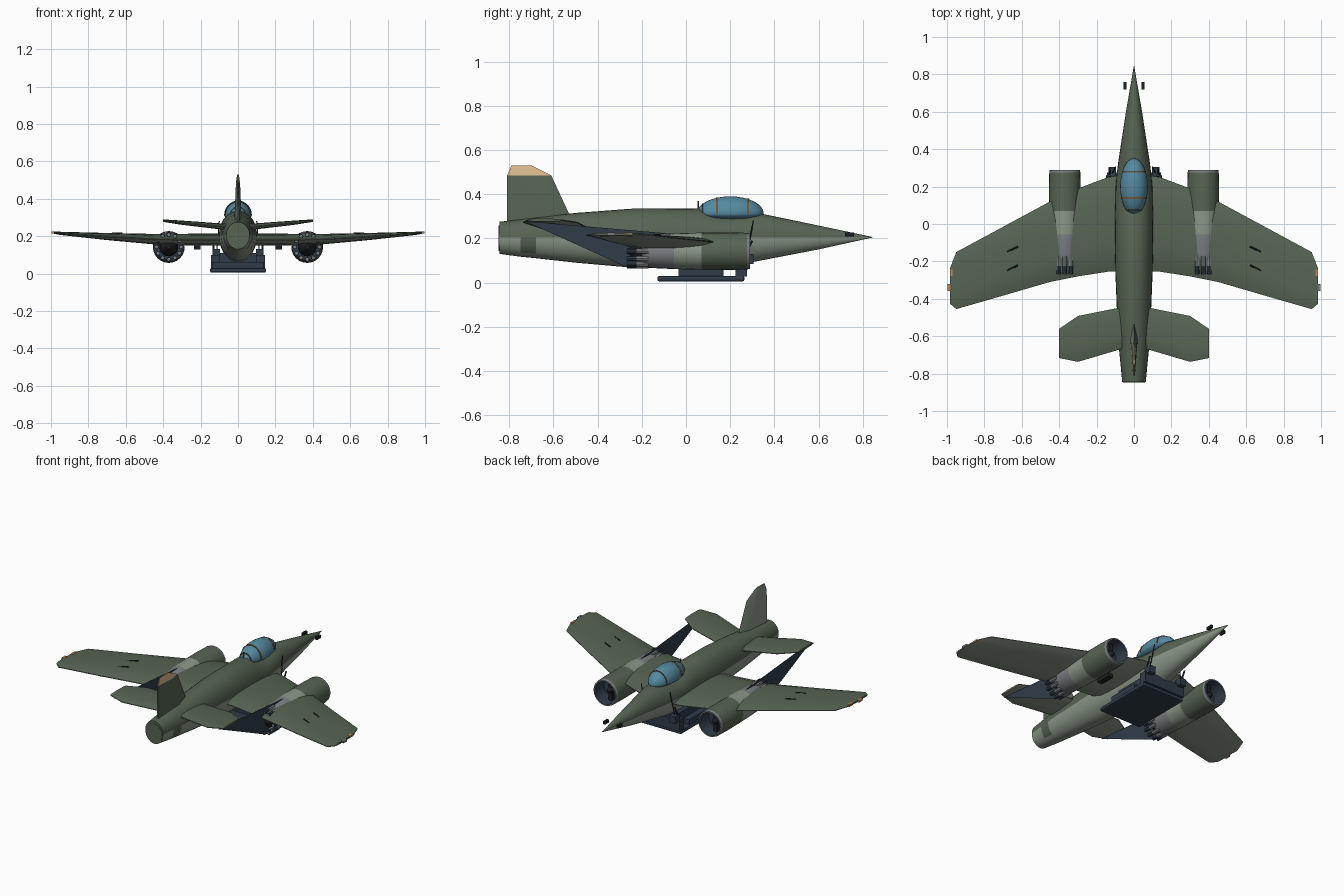
import bpy, bmesh
from math import sin, cos, pi, radians
from mathutils import Vector

old = bpy.data.objects.get("Cube")
if old:
    bpy.data.objects.remove(old, do_unlink=True)


def paint(name, red, green, blue):
    mat = bpy.data.materials.new(name)
    mat.use_nodes = True
    colour = (red, green, blue, 1)
    mat.diffuse_color = colour
    mat.node_tree.nodes["Principled BSDF"].inputs["Base Color"].default_value = colour
    return mat


olive = paint("olive green", .095, .13, .088)
pale = paint("pale grey green", .26, .32, .25)
navy = paint("dark navy", .028, .046, .068)
glass = paint("canopy blue", .09, .25, .35)
tan = paint("tan", .75, .52, .28)
steel = paint("steel grey", .2, .22, .24)
black = paint("black", .012, .014, .016)
brown = paint("frame brown", .16, .09, .04)
orange = paint("lamp orange", .6, .25, .08)


def finish(name, bm, mats, rule=None, mirror=False, smooth=True):
    """Turn a bmesh into a named object with materials chosen by a rule."""
    bmesh.ops.recalc_face_normals(bm, faces=bm.faces)
    if rule:
        for face in bm.faces:
            face.material_index = rule(face.calc_center_median(), face.normal)
    mesh = bpy.data.meshes.new(name)
    bm.to_mesh(mesh)
    bm.free()
    for mat in mats:
        mesh.materials.append(mat)
    obj = bpy.data.objects.new(name, mesh)
    bpy.context.collection.objects.link(obj)
    if mirror:
        obj.modifiers.new("Mirror", "MIRROR")
    bpy.ops.object.select_all(action="DESELECT")
    obj.select_set(True)
    bpy.context.view_layer.objects.active = obj
    if smooth:
        bpy.ops.object.shade_smooth_by_angle(angle=radians(35))
    return obj


def loft(name, rings, mats, rule=None, mirror=False, caps=True):
    """Skin a list of equal-length point rings."""
    bm = bmesh.new()
    loops = [[bm.verts.new(p) for p in ring] for ring in rings]
    count = len(loops[0])
    for a, b in zip(loops, loops[1:]):
        for i in range(count):
            j = (i + 1) % count
            bm.faces.new((a[i], a[j], b[j], b[i]))
    if caps:
        bm.faces.new(loops[0])
        bm.faces.new(loops[-1])
    return finish(name, bm, mats, rule, mirror)


def box(name, lo, hi, mat, mirror=False):
    bm = bmesh.new()
    bmesh.ops.create_cube(bm, size=1)
    for v in bm.verts:
        v.co = [(l + h) / 2 + c * (h - l) for l, h, c in zip(lo, hi, v.co)]
    return finish(name, bm, [mat], mirror=mirror, smooth=False)


def rod(name, start, end, radius, mat, mirror=False):
    bm = bmesh.new()
    start, end = Vector(start), Vector(end)
    bmesh.ops.create_cone(bm, cap_ends=True, segments=8, radius1=radius,
                          radius2=radius, depth=(end - start).length)
    turn = (end - start).to_track_quat("Z", "Y")
    for v in bm.verts:
        v.co = turn @ v.co + (start + end) / 2
    return finish(name, bm, [mat], mirror=mirror)


def round_ring(x, y, z, r, sides=24):
    return [(x + r * cos(2 * pi * i / sides), y, z + r * sin(2 * pi * i / sides))
            for i in range(sides)]


# Fuselage: upper and lower half ellipses meeting at the paint line
MID = .205


def body_ring(y, half, top, bottom, sides=28):
    ring = []
    for i in range(sides):
        a = 2 * pi * i / sides
        height = top - MID if sin(a) > 0 else MID - bottom
        ring.append((half * cos(a), y, MID + height * sin(a)))
    return ring


def body_paint(c, n):
    patch = -.75 < c.y < -.68 and c.z > .14
    return 1 if c.z < MID and n.y > -.9 and not patch else 0


stations = [(-.845, .063, .275, .13), (-.75, .072, .286, .117),
            (-.68, .079, .295, .11), (-.5, .09, .315, .09),
            (-.25, .1, .334, .068), (.06, .102, .336, .06),
            (.13, .1, .305, .065), (.2, .098, .3, .075),
            (.27, .092, .3, .087), (.34, .083, .312, .1),
            (.6, .043, .258, .15), (.845, .001, .206, .204)]
loft("fuselage", [body_ring(*s) for s in stations], [olive, pale], body_paint)
loft("tail_pipe", [round_ring(0, y, .2, .058) for y in (-.848, -.83)], [olive])

# Canopy with its frames
bm = bmesh.new()
bmesh.ops.create_uvsphere(bm, u_segments=24, v_segments=16, radius=1)
for v in bm.verts:
    v.co = (v.co.x * .074, .2 + v.co.y * .152, .312 + v.co.z * (.078 if v.co.z > 0 else .03))
finish("canopy", bm, [glass])


def canopy_bow(y, width):
    s = (1 - ((y - .2) / .152) ** 2) ** .5
    rings = []
    for dy in (-width, width):
        rings.append([(.076 * s * cos(pi * i / 15), y + dy, .312 + .08 * s * sin(pi * i / 15))
                      for i in range(16)])
    loft("canopy_frame", rings, [brown])


for y, width in ((.075, .003), (.14, .005), (.28, .004)):
    canopy_bow(y, width)
rod("canopy_aerial", (0, .055, .32), (0, .055, .37), .003, brown)


# Wings and tailplanes: lens-shaped sections along x, pale underneath
def lens(x, front, back, z, thick):
    upper, steps = [], 8
    for i in range(steps + 1):
        t = i / steps
        upper.append((t, thick * (t * (1 - t) ** .8) ** .6 + .002))
    outline = upper + [(t, -h) for t, h in reversed(upper)]
    return [(x, front + (back - front) * t, z + h) for t, h in outline]


def under_paint(c, n):
    return 1 if n.z < -.2 else 0


loft("wing", [lens(*s) for s in (
    (.02, .27, -.25, .182, .065), (.14, .25, -.255, .182, .065),
    (.3, .19, -.28, .182, .06), (.45, .12, -.31, .184, .055),
    (.7, -.015, -.383, .198, .036), (.95, -.15, -.455, .215, .014),
    (.985, -.24, -.425, .219, .008))], [olive, pale], under_paint, True)
loft("tailplane", [lens(*s) for s in (
    (.02, -.43, -.66, .25, .03), (.09, -.45, -.675, .252, .03),
    (.3, -.492, -.737, .272, .02), (.4, -.56, -.717, .283, .01))],
    [olive, pale], under_paint, True)
for y in (-.12, -.22):
    rod("wing_slot", (.62, y, .215), (.68, y - .03, .213), .005, black, True)

# Wing tip lamps
for side in (1, -1):
    for x, y, mat in ((.978, -.26, orange), (.99, -.34, steel if side > 0 else orange)):
        x *= side
        box("tip_lamp", (x - .007, y - .018, .213), (x + .007, y + .018, .226), mat)


# Fin: tapered blade, olive with a tan tip on one side and pale on the other
def fin_ring(z, front, back, half):
    mid = (front * 2 + back) / 3
    return [(0, front, z), (half, mid, z), (half / 4, back, z),
            (-half / 4, back, z), (-half, mid, z)]


def fin_paint(c, n):
    if n.x < -.1:
        return 2
    return 1 if c.z > .49 else 0


loft("fin", [fin_ring(.27, -.51, -.81, .02), fin_ring(.485, -.61, -.81, .011),
             fin_ring(.53, -.7, -.79, .005)], [olive, tan, pale], fin_paint)

# Engines: banded shell, dark intake with a divider, and ring of exhaust pipes
EX, EZ = .37, .142


def engine_paint(c, n):
    return 0 if c.y > .07 else 1 if c.y > -.055 else 2


loft("engine_shell", [round_ring(EX, y, EZ, r) for y, r in (
    (-.2, .066), (-.16, .076), (-.055, .081), (.07, .084), (.2, .085), (.275, .083))],
    [olive, pale, steel], engine_paint, True, False)
loft("intake_lip", [round_ring(EX, y, EZ, r) for y, r in (
    (.275, .083), (.29, .08), (.29, .072), (.2, .068))], [steel, navy],
    lambda c, n: 1 if c.y < .27 else 0, True, False)
loft("intake_back", [round_ring(EX, y, EZ, .07) for y in (.19, .2)], [navy], mirror=True)
loft("intake_hub", [round_ring(EX, y, EZ, r) for y, r in (
    (.2, .024), (.24, .018), (.262, .004))], [black], mirror=True)
box("intake_divider", (EX - .012, .2, EZ - .068), (EX + .012, .235, EZ + .068), black, True)
loft("exhaust_core", [round_ring(EX, y, EZ, r) for y, r in (
    (-.26, .012), (-.22, .045), (-.18, .05))], [black], mirror=True)
for i in range(12):
    a = pi * i / 6
    x, z = EX + .066 * cos(a), EZ + .066 * sin(a)
    rod("exhaust_pipe", (x, -.17, z), (x, -.225, z), .013, steel, True)
    rod("pipe_nozzle", (x, -.22, z), (x, -.268, z), .012, navy, True)
    rod("pipe_bore", (x, -.26, z), (x, -.27, z), .008, steel, True)

# Thin braces from the engines to the tailplane
bm = bmesh.new()
corners = [(-.73, .278), (.1, .207), (.07, .15), (-.27, .07)]
for x in (EX - .001, EX + .001):
    bm.faces.new([bm.verts.new((x, y, z)) for y, z in corners])
finish("tail_brace", bm, [navy], mirror=True, smooth=False)

# Belly skid and equipment pack
skid = box("belly_skid", (-.15, -.13, .005), (.15, .265, .03), navy)
bevel = skid.modifiers.new("Bevel", "BEVEL")
bevel.width, bevel.segments = .009, 2
box("belly_pack", (-.14, -.035, .028), (.14, .17, .062), navy)
box("belly_mount", (-.1, -.02, .06), (.1, .25, .11), navy)
box("pack_front", (-.145, .225, .028), (.145, .275, .1), navy)
box("pack_ear", (.095, .255, .085), (.135, .305, .13), navy, True)
rod("pack_strut", (.115, .27, .1), (.1, .305, .28), .003, black, True)
rod("pack_link", (.13, .24, .07), (.13, .3, .19), .005, navy, True)
box("wing_gun", (.2, -.05, .13), (.235, .05, .16), black, True)

# Nose sensors
box("nose_sensor", (.04, .72, .208), (.055, .76, .226), black, True)
